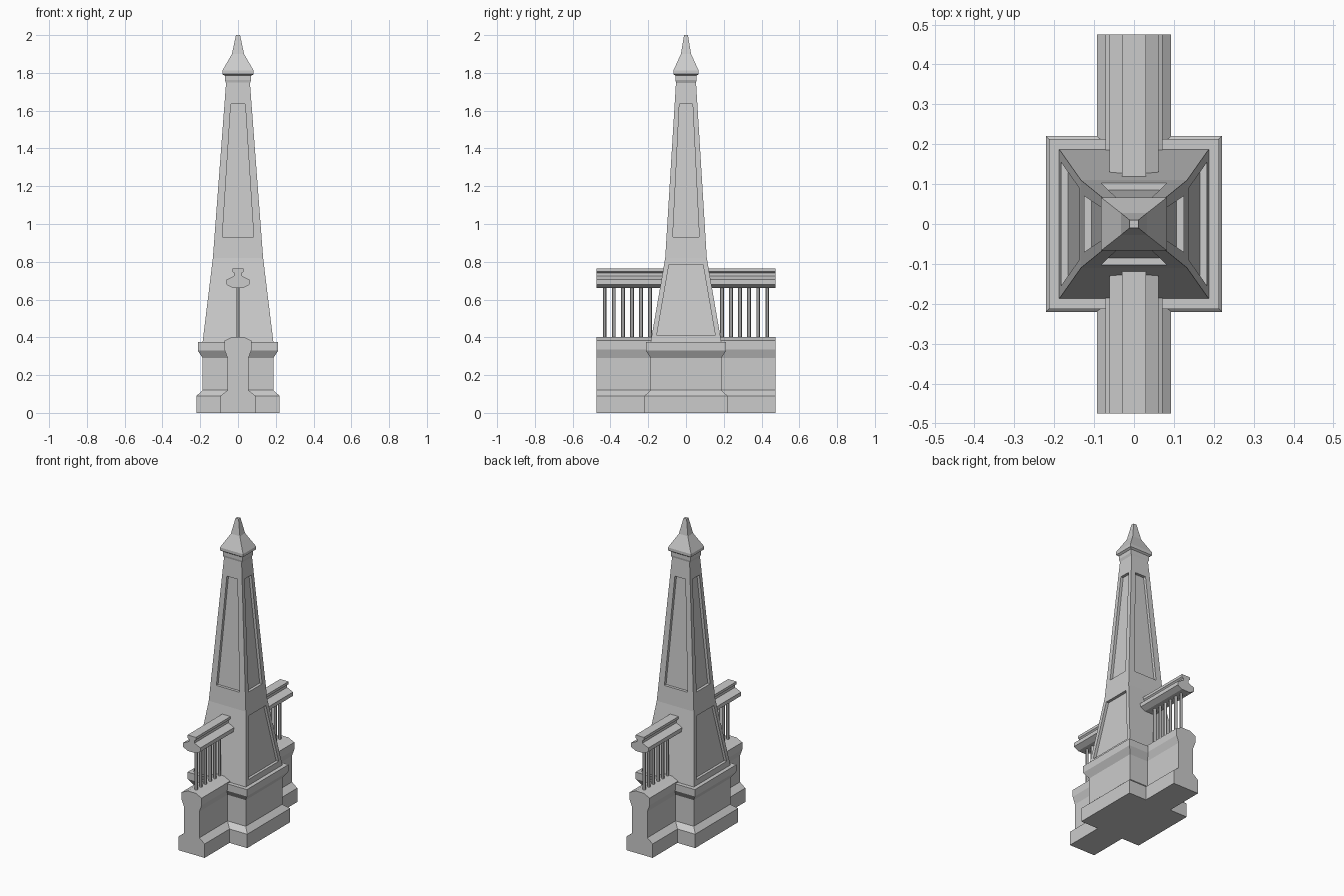
import bpy, bmesh

if "Cube" in bpy.data.objects:
    bpy.data.objects.remove(bpy.data.objects["Cube"])


def finish(name, bm):
    bmesh.ops.remove_doubles(bm, verts=bm.verts, dist=1e-5)
    bmesh.ops.recalc_face_normals(bm, faces=bm.faces)
    me = bpy.data.meshes.new(name)
    bm.to_mesh(me)
    bm.free()
    ob = bpy.data.objects.new(name, me)
    bpy.context.collection.objects.link(ob)
    return ob


def loft(name, rings):
    """Stack of rectangles (half x, half y, z), capped at both ends."""
    bm = bmesh.new()
    loops = [[bm.verts.new((sx * hx, sy * hy, z))
              for sx, sy in ((-1, -1), (1, -1), (1, 1), (-1, 1))] for hx, hy, z in rings]
    for a, b in zip(loops, loops[1:]):
        for i in range(4):
            j = (i + 1) % 4
            bm.faces.new((a[i], a[j], b[j], b[i]))
    bm.faces.new(loops[0][::-1])
    bm.faces.new(loops[-1])
    return finish(name, bm)


def extrude_y(name, half, y0, y1):
    """Symmetric (half x, z) profile swept along y."""
    pts = half + [(-x, z) for x, z in reversed(half)]
    bm = bmesh.new()
    a = [bm.verts.new((x, y0, z)) for x, z in pts]
    b = [bm.verts.new((x, y1, z)) for x, z in pts]
    bm.faces.new(a)
    bm.faces.new(b[::-1])
    for i in range(len(pts)):
        j = (i + 1) % len(pts)
        bm.faces.new((a[i], a[j], b[j], b[i]))
    return finish(name, bm)


def shaft_side(bm, lo, hi, axis, sign, panel=None, depth=0.018):
    """One sloping face of the shaft, optionally with a recessed panel."""
    def point(t, z, inset=0.0):
        k = (z - lo[2]) / (hi[2] - lo[2])
        d = lo[axis] + (hi[axis] - lo[axis]) * k - inset
        co = [0, 0, z]
        co[axis], co[1 - axis] = sign * d, t
        return bm.verts.new(co)

    o = 1 - axis
    outer = [point(-lo[o], lo[2]), point(lo[o], lo[2]), point(hi[o], hi[2]), point(-hi[o], hi[2])]
    if panel is None:
        bm.faces.new(outer)
        return
    w0, z0, w1, z1 = panel
    corners = ((-w0, z0), (w0, z0), (w1, z1), (-w1, z1))
    edge = [point(t, z) for t, z in corners]
    back = [point(t, z, depth) for t, z in corners]
    for i in range(4):
        j = (i + 1) % 4
        bm.faces.new((outer[i], outer[j], edge[j], edge[i]))
        bm.faces.new((edge[i], edge[j], back[j], back[i]))
    bm.faces.new(back)


# Pedestal block
loft("pedestal", [(.22, .22, 0), (.22, .22, .09), (.187, .187, .12), (.187, .187, .29),
                  (.213, .213, .33), (.213, .213, .375)])

# Tapered two-stage shaft with recessed panels
foot, kink, top = (.188, .188, .37), (.133, .11, .82), (.063, .053, 1.75)
bm = bmesh.new()
for sign in (-1, 1):
    shaft_side(bm, foot, kink, 0, sign, (.155, .41, .09, .785))
    shaft_side(bm, foot, kink, 1, sign)
    shaft_side(bm, kink, top, 0, sign, (.07, .93, .035, 1.635))
    shaft_side(bm, kink, top, 1, sign, (.083, .93, .038, 1.635))
for ring in (foot, kink, top):
    if ring is not kink:
        bm.faces.new([bm.verts.new((sx * ring[0], sy * ring[1], ring[2]))
                      for sx, sy in ((-1, -1), (1, -1), (1, 1), (-1, 1))])
finish("shaft", bm)

# Neck moulding and pointed cap
loft("neck", [(.063, .052, 1.745), (.07, .056, 1.762), (.07, .056, 1.792)])
loft("cap", [(.07, .056, 1.785), (.083, .067, 1.793), (.083, .067, 1.812),
             (.032, .027, 1.9), (.011, .01, 2.0)])

wall = [(.093, 0), (.093, .09), (.055, .12), (.055, .29), (.072, .335), (.072, .382), (.05, .392), (.03, .402)]
rail = [(.03, .662), (.062, .68), (.062, .705), (.02, .725), (.02, .74), (.03, .748), (.03, .765)]
for sign, side in ((-1, "front"), (1, "back")):
    # Wing wall and handrail
    extrude_y(side + "_wall", wall, sign * .15, sign * .475)
    extrude_y(side + "_handrail", rail, sign * .09, sign * .475)
    # Balusters
    for i in range(6):
        bpy.ops.mesh.primitive_cylinder_add(vertices=6, radius=.01, depth=.28,
                                            location=(0, sign * (.19 + .048 * i), .53))
        bpy.context.object.name = f"{side}_baluster_{i + 1}"
